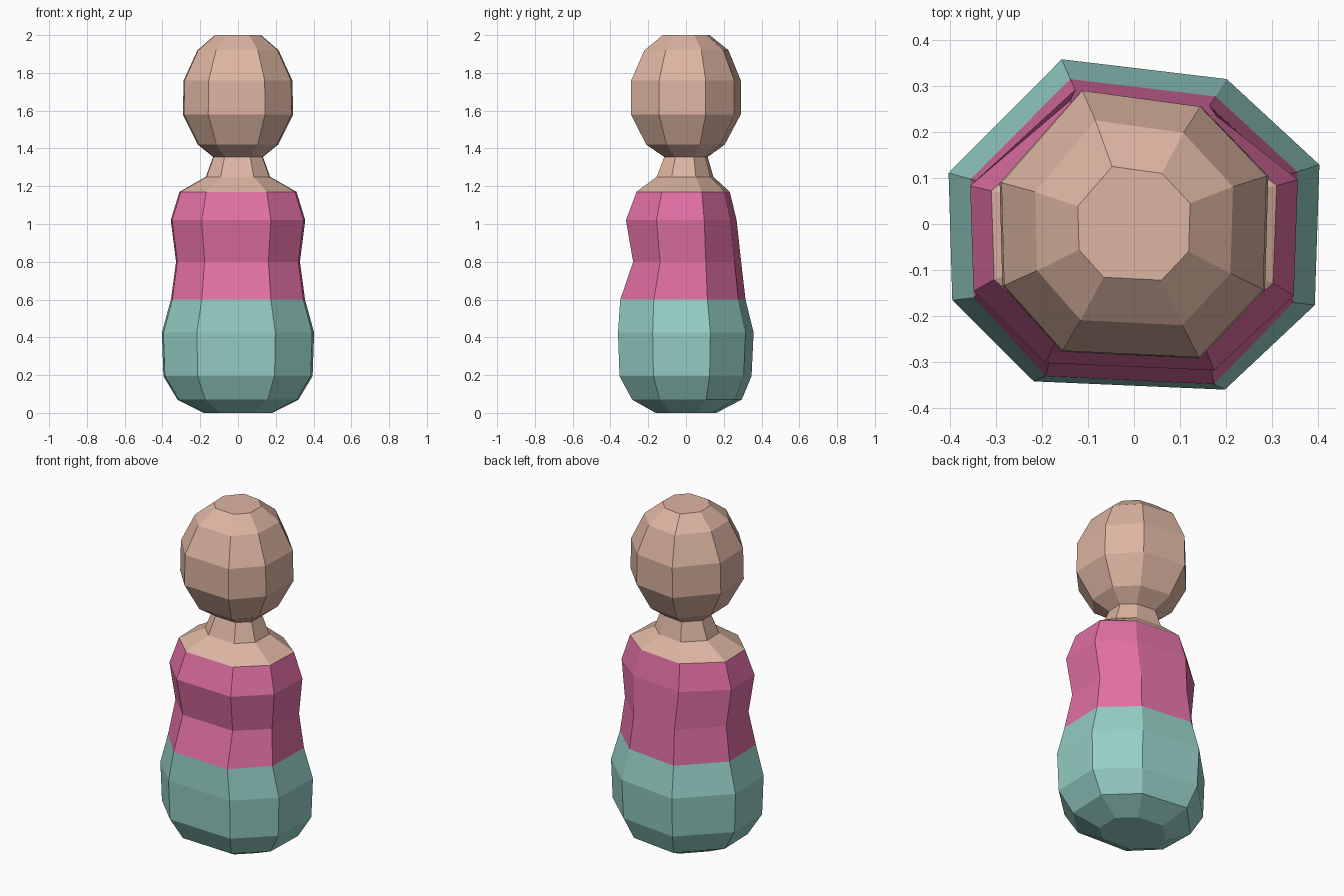
import bpy
import bmesh

if "Cube" in bpy.data.objects:
    bpy.data.objects.remove(bpy.data.objects["Cube"])

# Uneven eight-sided cross-section shared by every ring (unit half-width in x and y)
SECTION = [(-0.39, 1.0), (0.50, 0.88), (1.0, 0.36), (0.975, -0.49),
           (0.49, -1.0), (-0.54, -0.95), (-0.98, -0.46), (-1.0, 0.31)]


def material(name, colour):
    mat = bpy.data.materials.new(name)
    mat.diffuse_color = (*colour, 1)
    mat.use_nodes = True
    mat.node_tree.nodes["Principled BSDF"].inputs["Base Color"].default_value = mat.diffuse_color
    return mat


def loft(name, rings, mat, cap_bottom=False, cap_top=False):
    """Skin rings of (z, half width, front depth, back depth) with flat quads."""
    bm = bmesh.new()
    loops = []
    for z, width, front, back in rings:
        loops.append([bm.verts.new((x * width, y * (back if y > 0 else front), z))
                      for x, y in SECTION])
    n = len(SECTION)
    for low, high in zip(loops, loops[1:]):
        for i in range(n):
            j = (i + 1) % n
            bm.faces.new((low[j], low[i], high[i], high[j]))
    if cap_bottom:
        bm.faces.new(loops[0])
    if cap_top:
        bm.faces.new(loops[-1][::-1])
    mesh = bpy.data.meshes.new(name)
    bm.to_mesh(mesh)
    bm.free()
    mesh.materials.append(mat)
    obj = bpy.data.objects.new(name, mesh)
    bpy.context.collection.objects.link(obj)
    return obj


teal = material("teal", (0.30, 0.62, 0.56))
pink = material("pink", (0.75, 0.16, 0.37))
skin = material("skin", (0.72, 0.46, 0.36))

# Shared seams between the parts
WAIST = (0.60, 0.355, 0.348, 0.315)
COLLAR = (1.17, 0.31, 0.262, 0.232)

# Rounded lower body
loft("lower_body", [(0.0, 0.18, 0.16, 0.16), (0.07, 0.32, 0.285, 0.295),
                    (0.195, 0.395, 0.352, 0.347), (0.425, 0.403, 0.36, 0.358),
                    WAIST], teal, cap_bottom=True)

# Torso with a pinched waist
loft("torso", [WAIST, (0.80, 0.328, 0.28, 0.292), (1.02, 0.356, 0.318, 0.268),
               COLLAR], pink)

# Shoulders, neck and faceted head
loft("neck_and_head", [COLLAR, (1.25, 0.17, 0.155, 0.145), (1.355, 0.132, 0.115, 0.115),
                       (1.42, 0.212, 0.21, 0.205), (1.58, 0.292, 0.292, 0.29),
                       (1.76, 0.288, 0.29, 0.29), (1.92, 0.215, 0.22, 0.225),
                       (2.0, 0.122, 0.122, 0.125)], skin, cap_top=True)
